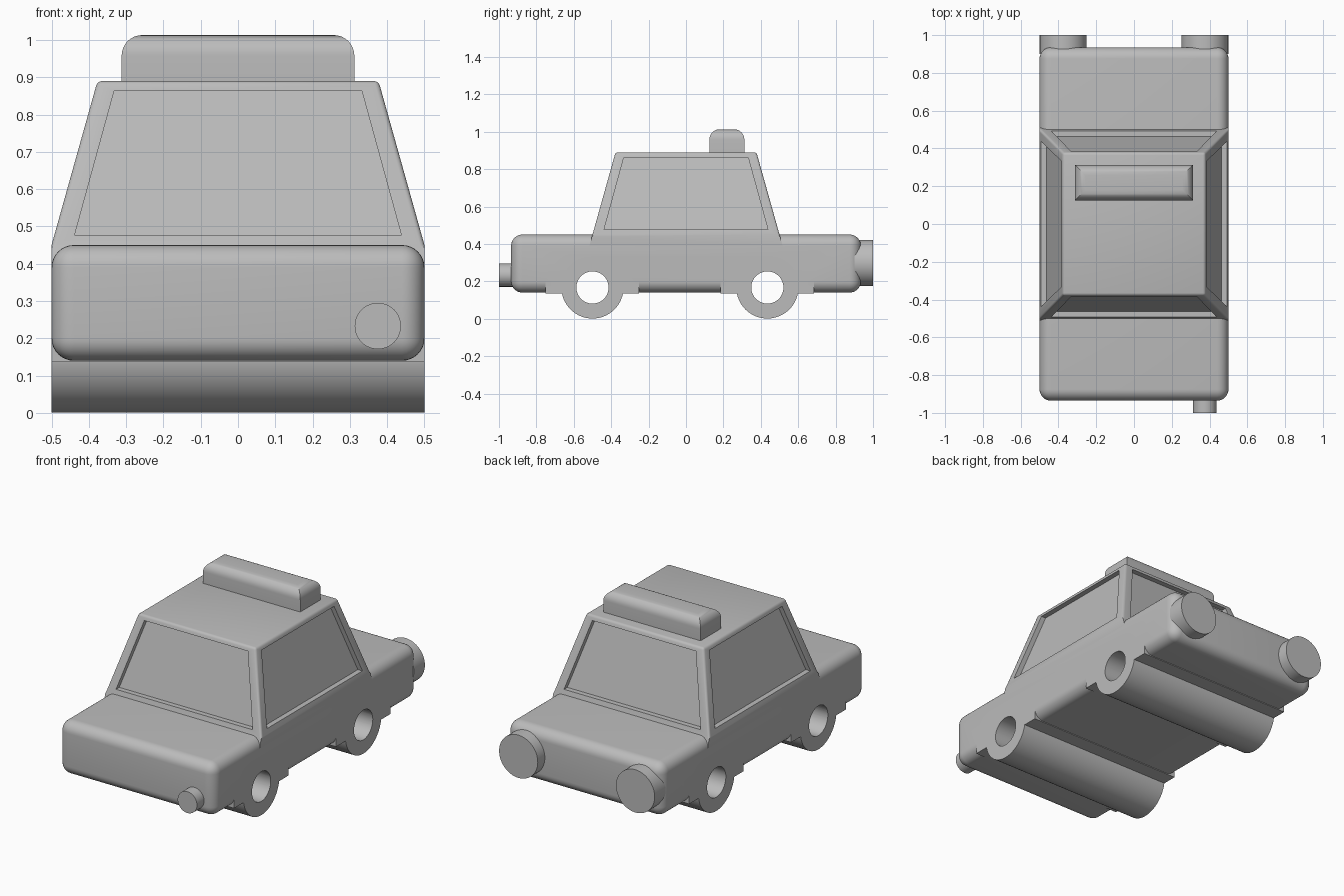
import bpy, bmesh, math
from mathutils import Matrix, Vector

if "Cube" in bpy.data.objects:
    bpy.data.objects.remove(bpy.data.objects["Cube"], do_unlink=True)

grey = bpy.data.materials.new("light grey plastic")
grey.use_nodes = True
grey.diffuse_color = (0.5, 0.5, 0.5, 1)
grey.node_tree.nodes["Principled BSDF"].inputs["Base Color"].default_value = (0.5, 0.5, 0.5, 1)


def add_object(name, bm):
    bmesh.ops.recalc_face_normals(bm, faces=bm.faces)
    mesh = bpy.data.meshes.new(name)
    bm.to_mesh(mesh)
    bm.free()
    mesh.materials.append(grey)
    obj = bpy.data.objects.new(name, mesh)
    bpy.context.collection.objects.link(obj)
    return obj


def box(name, low, high, radius=0, top_only=False):
    low, high = Vector(low), Vector(high)
    bm = bmesh.new()
    bmesh.ops.create_cube(bm, size=1, matrix=Matrix.Translation((low + high) / 2)
                          @ Matrix.Diagonal((*(high - low), 1)))
    if radius:
        edges = [e for e in bm.edges
                 if not top_only or all(v.co.z > high.z - 0.001 for v in e.verts)]
        bmesh.ops.bevel(bm, geom=edges, offset=radius, segments=8, profile=0.5,
                        affect='EDGES')
    return add_object(name, bm)


def cylinder(name, centre, radius, length, axis):
    bm = bmesh.new()
    bmesh.ops.create_cone(bm, cap_ends=True, segments=64, radius1=radius, radius2=radius,
                          depth=length, matrix=Matrix.Translation(centre)
                          @ Matrix.Rotation(math.pi / 2, 4, axis))
    return add_object(name, bm)


def combine(target, other, operation):
    mod = target.modifiers.new("combine", 'BOOLEAN')
    mod.operation, mod.solver, mod.object = operation, 'EXACT', other
    bpy.context.view_layer.objects.active = target
    bpy.ops.object.modifier_apply(modifier=mod.name)
    bpy.data.objects.remove(other, do_unlink=True)


# Lower body with fenders and full-width wheels, bored for the axles
body = box("lower_body", (-0.5, -0.935, 0.14), (0.5, 0.935, 0.45), 0.06)
WHEEL_Z = 0.167
for side, y in (("front", -0.5), ("rear", 0.435)):
    combine(body, box(side + "_fender", (-0.5, y - 0.25, 0.136), (0.5, y + 0.25, 0.25)), 'UNION')
    combine(body, cylinder(side + "_wheel", (0, y, WHEEL_Z), 0.166, 1, 'Y'), 'UNION')
    combine(body, cylinder(side + "_axle_hole", (0, y, WHEEL_Z), 0.086, 1.4, 'Y'), 'DIFFERENCE')

# Cabin: tapered shell with recessed windows
SLOPE = 0.28


def half_depth(z):
    return 0.5 - (z - 0.45) * SLOPE


bm = bmesh.new()
rings = []
for z in (0.39, 0.45, 0.89):
    hx, hy = min(0.5, half_depth(z)), half_depth(z)
    rings.append([bm.verts.new((sx * hx, sy * hy, z))
                  for sx, sy in ((-1, -1), (1, -1), (1, 1), (-1, 1))])
for lower, upper in zip(rings, rings[1:]):
    for i in range(4):
        j = (i + 1) % 4
        bm.faces.new((lower[i], lower[j], upper[j], upper[i]))
bm.faces.new(rings[0][::-1])
bm.faces.new(rings[-1])
bmesh.ops.recalc_face_normals(bm, faces=bm.faces)
edges = [e for e in bm.edges if max(v.co.z for v in e.verts) > 0.8]
bmesh.ops.bevel(bm, geom=edges, offset=0.012, segments=3, profile=0.5, affect='EDGES')
bm.normal_update()
panes = [f for f in bm.faces if abs(f.normal.z) < 0.5 and f.calc_area() > 0.2]
bmesh.ops.inset_individual(bm, faces=panes, thickness=0.03)
for pane in panes:
    n = pane.normal.copy()
    out = 0 if abs(n.x) > abs(n.y) else 1
    sign = math.copysign(1, n[out])
    for v in pane.verts:
        high = v.co.z > 0.65
        v.co.z = 0.863 if high else 0.477
        v.co[1 - out] = math.copysign(0.332 if high else 0.438, v.co[1 - out])
        v.co[out] = sign * half_depth(v.co.z)
bmesh.ops.inset_individual(bm, faces=panes, thickness=0)
for pane in panes:
    out = 0 if abs(pane.normal.x) > abs(pane.normal.y) else 1
    sign = math.copysign(1, pane.normal[out])
    for v in pane.verts:
        v.co[out] -= sign * 0.03
add_object("cabin", bm)

# Roof sign, round lamps and the single front stub
box("roof_sign", (-0.312, 0.125, 0.88), (0.312, 0.312, 1.013), 0.055, top_only=True)
for name, x in (("left_rear_lamp", 0.375), ("right_rear_lamp", -0.375)):
    cylinder(name, (x, 0.95, 0.298), 0.124, 0.1, 'X')
cylinder("front_stub", (0.375, -0.95, 0.233), 0.062, 0.1, 'X')

# Smooth the rounded surfaces, keep hard edges
bpy.ops.object.select_all(action='DESELECT')
for obj in bpy.context.collection.objects:
    if obj.type == 'MESH':
        obj.select_set(True)
        bpy.context.view_layer.objects.active = obj
bpy.ops.object.shade_smooth_by_angle(angle=math.radians(30))
